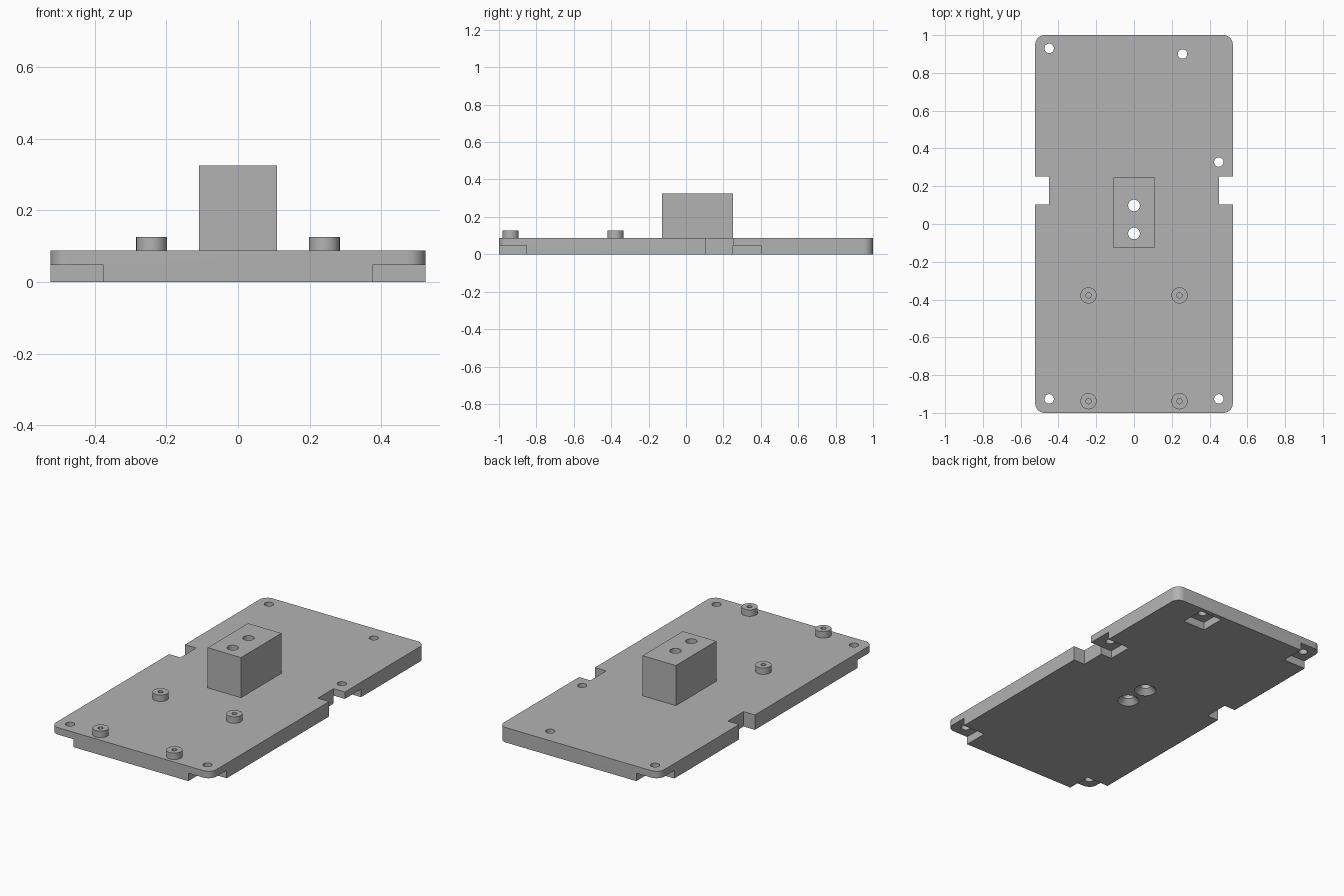
import bpy, bmesh, math

if "Cube" in bpy.data.objects:
    bpy.data.objects.remove(bpy.data.objects["Cube"])

grey = bpy.data.materials.new("plain grey")
grey.diffuse_color = (0.45, 0.45, 0.45, 1)
grey.use_nodes = True
grey.node_tree.nodes["Principled BSDF"].inputs["Base Color"].default_value = grey.diffuse_color


def finish(name, bm):
    bmesh.ops.recalc_face_normals(bm, faces=bm.faces)
    mesh = bpy.data.meshes.new(name)
    bm.to_mesh(mesh)
    bm.free()
    mesh.materials.append(grey)
    ob = bpy.data.objects.new(name, mesh)
    bpy.context.collection.objects.link(ob)
    return ob


def prism(name, outline, z0, z1):
    bm = bmesh.new()
    face = bm.faces.new([bm.verts.new((x, y, z0)) for x, y in outline])
    ext = bmesh.ops.extrude_face_region(bm, geom=[face])
    for v in ext["geom"]:
        if isinstance(v, bmesh.types.BMVert):
            v.co.z = z1
    return finish(name, bm)


def box(name, x0, x1, y0, y1, z0, z1):
    return prism(name, [(x0, y0), (x1, y0), (x1, y1), (x0, y1)], z0, z1)


def lathe(name, x, y, profile, n=32):
    """Solid of stacked circles: profile lists (radius, z) upward."""
    bm = bmesh.new()
    rings = [[bm.verts.new((x + r * math.cos(2 * math.pi * i / n),
                            y + r * math.sin(2 * math.pi * i / n), z))
              for i in range(n)] for r, z in profile]
    for a, b in zip(rings, rings[1:]):
        for i in range(n):
            j = (i + 1) % n
            bm.faces.new((a[i], a[j], b[j], b[i]))
    bm.faces.new(rings[0][::-1])
    bm.faces.new(rings[-1])
    return finish(name, bm)


def cut(target, cutters):
    for c in cutters:
        c.hide_render = True
        mod = target.modifiers.new("cut", 'BOOLEAN')
        mod.operation, mod.solver, mod.object = 'DIFFERENCE', 'EXACT', c
    bpy.context.view_layer.update()
    deps = bpy.context.evaluated_depsgraph_get()
    mesh = bpy.data.meshes.new_from_object(target.evaluated_get(deps))
    target.modifiers.clear()
    target.data = mesh
    for c in cutters:
        bpy.data.objects.remove(c)


def shade(ob):
    bpy.ops.object.select_all(action='DESELECT')
    ob.select_set(True)
    bpy.context.view_layer.objects.active = ob
    bpy.ops.object.shade_smooth_by_angle(angle=math.radians(30))


W, L, T, R = 0.523, 1.0, 0.088, 0.05   # half width, half length, thickness, corner radius
NX, N0, N1 = 0.449, 0.104, 0.251       # side notches
P, PZ = 0.0735, 0.047                  # pocket half size and depth


def corner(cx, cy, start):
    return [(cx + R * math.cos(math.radians(start + a)),
             cy + R * math.sin(math.radians(start + a))) for a in range(0, 91, 9)]


# Base plate with rounded corners and a notch on each long side
outline = corner(W - R, -L + R, -90)
outline += [(W, N0), (NX, N0), (NX, N1), (W, N1)]
outline += corner(W - R, L - R, 0) + corner(-W + R, L - R, 90)
outline += [(-W, N1), (-NX, N1), (-NX, N0), (-W, N0)]
outline += corner(-W + R, -L + R, 180)
plate = prism("base_plate", outline, 0, T)

# Screw holes, each with a square pocket underneath that opens at nearby edges
cutters = []
for x, y in [(-0.449, -0.926), (0.449, -0.926), (-0.449, 0.93), (0.449, 0.328), (0.257, 0.9)]:
    x0, x1, y0, y1 = x - P, x + P, y - P, y + P
    if abs(x) > 0.4:
        x0, x1 = (x0, 0.7) if x > 0 else (-0.7, x1)
    if abs(y) > 0.91:
        y0, y1 = (y0, 1.2) if y > 0 else (-1.2, y1)
    if y == 0.328:
        y0 = N1
    cutters.append(box("pocket_cutter", x0, x1, y0, y1, -0.1, PZ))
    cutters.append(lathe("hole_cutter", x, y, [(0.025, 0.02), (0.025, 0.2)]))

# Central block with two countersunk through holes
BOLTS = (0.098, -0.05)
block = box("centre_block", -0.109, 0.109, -0.127, 0.25, T, 0.325)
for y in BOLTS:
    cutters.append(lathe("countersink_cutter", 0, y,
                         [(0.06, -0.02), (0.06, 0), (0.031, 0.03), (0.031, 0.2)]))
cut(block, [lathe("bolt_cutter", 0, y, [(0.031, 0), (0.031, 0.5)]) for y in BOLTS])

# Standoff posts with blind screw holes
posts = []
for x in (-0.241, 0.241):
    for y in (-0.378, -0.938):
        post = lathe("standoff_post", x, y, [(0.043, T), (0.043, 0.126)])
        cut(post, [lathe("pilot_cutter", x, y, [(0.014, 0), (0.014, 0.3)])])
        posts.append(post)
        cutters.append(lathe("pilot_cutter", x, y, [(0.014, 0.045), (0.014, 0.3)]))

cut(plate, cutters)
for ob in [plate, block] + posts:
    shade(ob)
